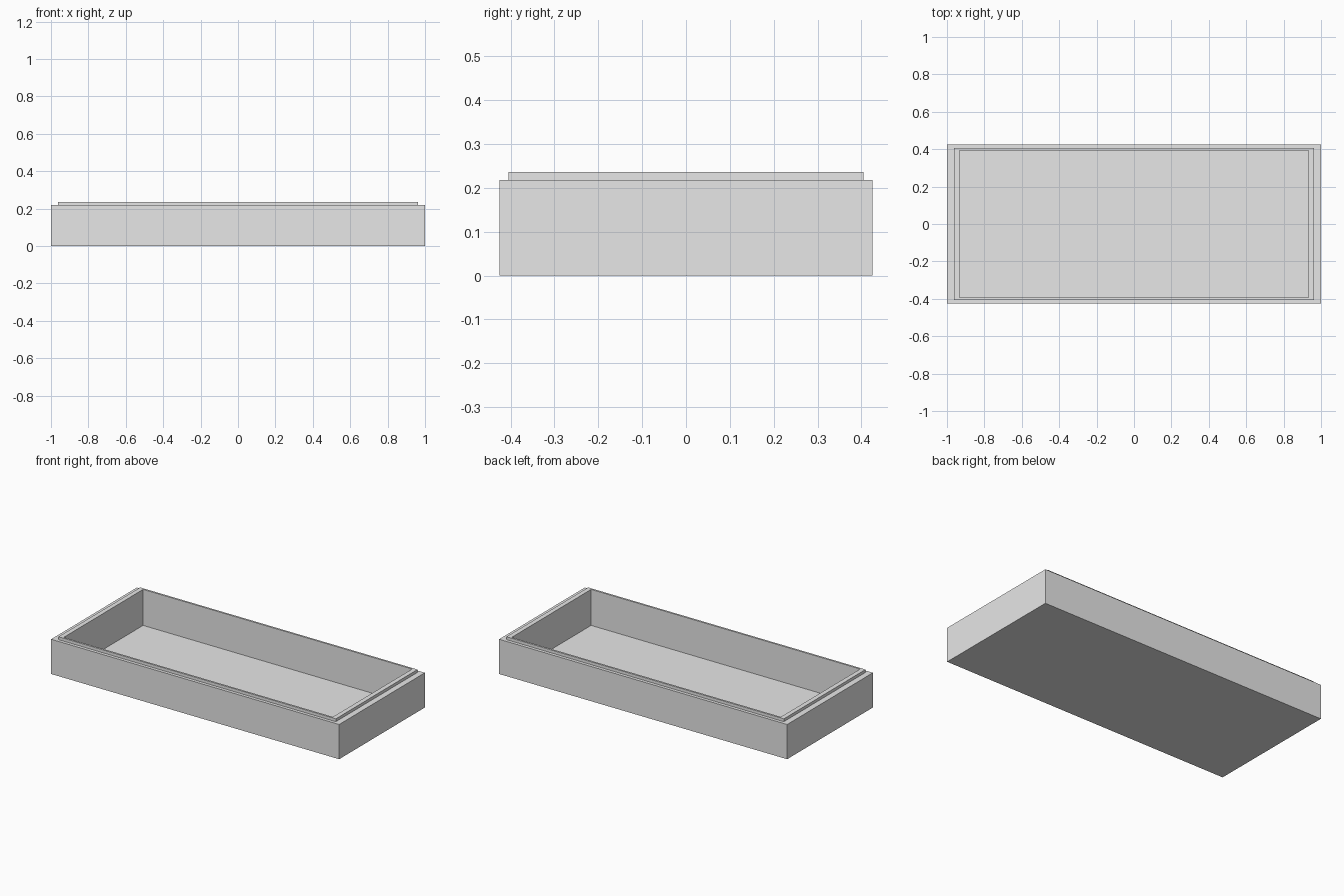
import bpy
import bmesh

cube = bpy.data.objects.get("Cube")
if cube:
    bpy.data.objects.remove(cube, do_unlink=True)

grey = bpy.data.materials.new("light grey")
grey.use_nodes = True
colour = (0.8, 0.8, 0.8, 1)
grey.diffuse_color = colour
grey.node_tree.nodes["Principled BSDF"].inputs["Base Color"].default_value = colour

# Rectangular loops (half width, half depth, height), from the base up and into the tray
FLOOR, RIM, LIP = 0.01, 0.218, 0.236
loops = [
    (1.0, 0.425, 0),        # base
    (1.0, 0.425, RIM),      # outer wall
    (0.963, 0.405, RIM),    # ledge
    (0.963, 0.405, LIP),    # raised lip
    (0.934, 0.393, LIP),    # lip top
    (0.934, 0.393, FLOOR),  # inner wall
]

bm = bmesh.new()
rings = [[bm.verts.new((sx * w, sy * d, z))
          for sx, sy in ((-1, -1), (1, -1), (1, 1), (-1, 1))]
         for w, d, z in loops]
for low, high in zip(rings, rings[1:]):
    for i in range(4):
        j = (i + 1) % 4
        bm.faces.new((low[i], low[j], high[j], high[i]))
bm.faces.new(rings[0][::-1])  # underside
bm.faces.new(rings[-1])       # tray floor
bmesh.ops.recalc_face_normals(bm, faces=bm.faces)

mesh = bpy.data.meshes.new("tray")
bm.to_mesh(mesh)
bm.free()
mesh.materials.append(grey)
tray = bpy.data.objects.new("tray", mesh)
bpy.context.collection.objects.link(tray)
